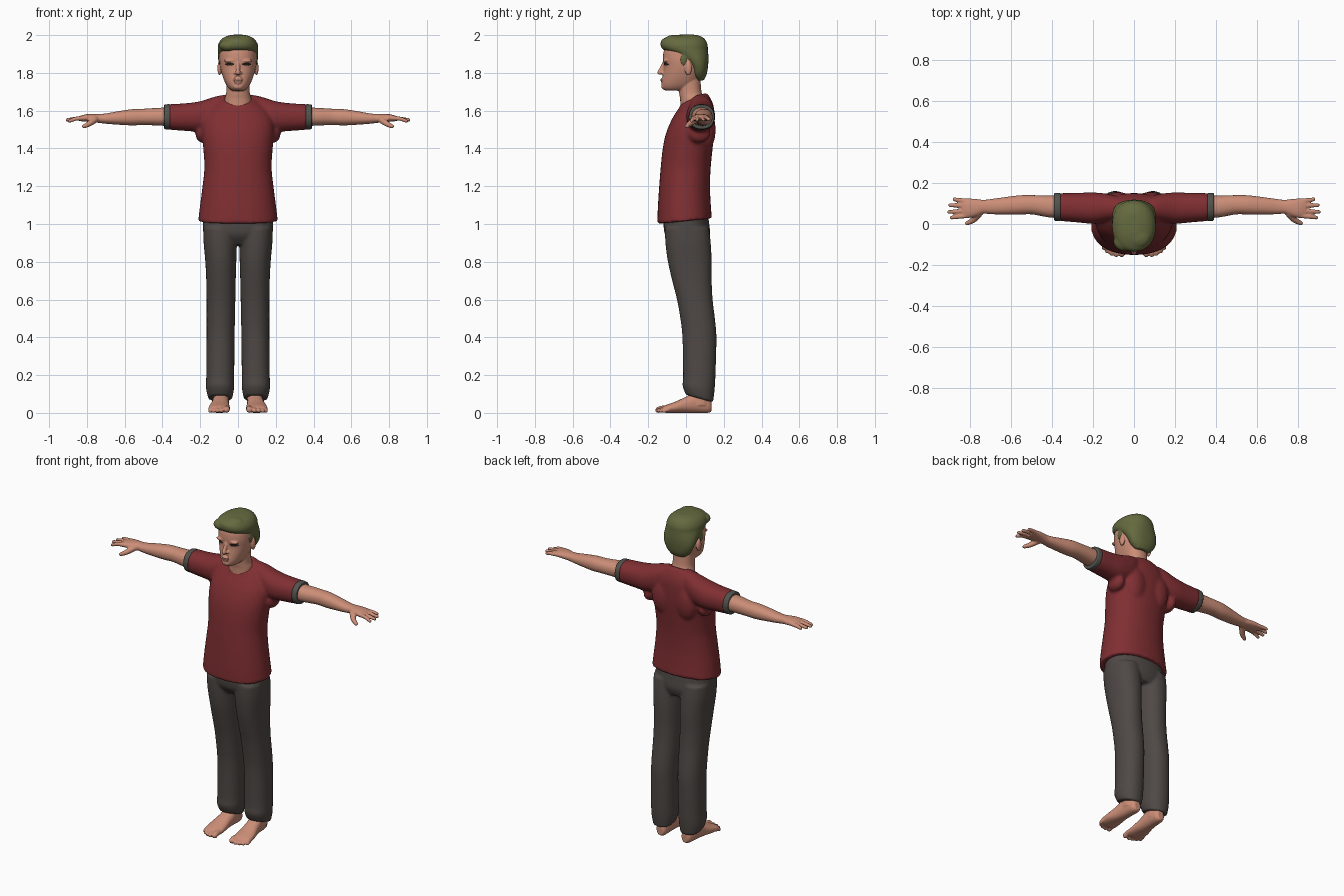
import bpy, bmesh, math
from mathutils import Vector, Matrix


def material(name, rgb):
    m = bpy.data.materials.new(name)
    m.diffuse_color = (*rgb, 1)
    return m


SKIN = material("skin", (0.60, 0.27, 0.185))
SHIRT = material("red cloth", (0.215, 0.028, 0.032))
TROUSER = material("grey brown cloth", (0.078, 0.066, 0.060))
CUFF = material("grey trim", (0.085, 0.085, 0.075))
HAIR = material("olive hair", (0.130, 0.145, 0.050))
DARK = material("dark eye", (0.02, 0.014, 0.012))
BEARD = material("beard brown", (0.22, 0.10, 0.07))
SIDES = (1, -1)


# ---- cross-section helpers: each ring is (centre, half-axis u, half-axis v)
def ring_z(z, y0, y1, rx, tilt=0, cx=0):
    ry = (y1 - y0) / 2
    return Vector((cx, (y0 + y1) / 2, z)), Vector((rx, 0, 0)), Vector((0, ry, ry * tilt))


def ring_x(x, y, z, ry, rz):
    return Vector((x, y, z)), Vector((0, ry, 0)), Vector((0, 0, rz))


def ring_y(y, x, z, rx, rz):
    return Vector((x, y, z)), Vector((rx, 0, 0)), Vector((0, 0, rz))


def spline(a, b, c, d, t):
    return 0.5 * (2 * b + (c - a) * t + (2 * a - 5 * b + 4 * c - d) * t * t
                  + (3 * b - a - 3 * c + d) * t ** 3)


def loft(bm, rings, power=2.2, steps=5, sides=36):
    """Closed skin over smoothly interpolated superellipse rings."""
    n, dense = len(rings), []
    for i in range(n - 1):
        q = [rings[max(0, min(n - 1, i + k))] for k in (-1, 0, 1, 2)]
        for s in range(steps):
            dense.append([spline(q[0][k], q[1][k], q[2][k], q[3][k], s / steps) for k in range(3)])
    dense.append(rings[-1])
    loops = []
    for c, u, v in dense:
        loop = []
        for j in range(sides):
            a = 2 * math.pi * j / sides
            ca, sa = math.cos(a), math.sin(a)
            p = c + u * math.copysign(abs(ca) ** (2 / power), ca) \
                  + v * math.copysign(abs(sa) ** (2 / power), sa)
            loop.append(bm.verts.new(p))
        loops.append(loop)
    for a, b in zip(loops, loops[1:]):
        for j in range(sides):
            k = (j + 1) % sides
            bm.faces.new((a[j], a[k], b[k], b[j]))
    bm.faces.new(loops[0])
    bm.faces.new(loops[-1])


def ball(bm, pos, radii):
    bmesh.ops.create_uvsphere(bm, u_segments=20, v_segments=14, radius=1,
                              matrix=Matrix.Translation(pos) @ Matrix.Diagonal((*radii, 1)))


def tube(bm, pts, r0, r1):
    """Round finger-like limb ending in a ball."""
    pts = [Vector(p) for p in pts]
    rings = []
    for i, p in enumerate(pts):
        d = (pts[min(i + 1, len(pts) - 1)] - pts[max(i - 1, 0)]).normalized()
        u = d.cross(Vector((0, 0, 1))).normalized()
        r = r0 + (r1 - r0) * i / (len(pts) - 1)
        rings.append((p, u * r, d.cross(u) * r))
    loft(bm, rings, 2, 4, 16)
    ball(bm, pts[-1], (r1, r1, r1))


def fuse(name, bm, mats, voxel, smooth=4, side=1):
    """Mirror if asked, weld overlapping solids into one smooth skin."""
    bmesh.ops.scale(bm, vec=(side, 1, 1), verts=bm.verts)
    bmesh.ops.recalc_face_normals(bm, faces=bm.faces)
    me = bpy.data.meshes.new(name)
    bm.to_mesh(me)
    bm.free()
    ob = bpy.data.objects.new(name, me)
    bpy.context.collection.objects.link(ob)
    rm = ob.modifiers.new("weld", 'REMESH')
    rm.mode, rm.voxel_size = 'VOXEL', voxel
    sm = ob.modifiers.new("soften", 'SMOOTH')
    sm.factor, sm.iterations = 0.5, smooth
    dg = bpy.context.evaluated_depsgraph_get()
    done = bpy.data.meshes.new_from_object(ob.evaluated_get(dg))
    ob.modifiers.clear()
    ob.data = done
    done.materials.clear()
    for m in mats:
        done.materials.append(m)
    for p in done.polygons:
        p.use_smooth, p.material_index = True, 0
    return ob


# ---- shirt: torso plus both sleeves
bm = bmesh.new()
loft(bm, [ring_z(*r) for r in (
    (1.015, -.152, .137, .211, .1), (1.10, -.149, .131, .201, .06), (1.2, -.142, .127, .188),
    (1.3, -.134, .131, .178), (1.4, -.123, .141, .184), (1.48, -.106, .149, .191),
    (1.55, -.077, .151, .186), (1.61, -.05, .146, .152, .15),
    (1.648, -.035, .122, .112, .4), (1.664, -.03, .102, .083, .46))])
for s in SIDES:
    loft(bm, [ring_x(s * x, *r) for x, *r in (
        (.055, .075, 1.625, .05, .062), (.12, .08, 1.592, .066, .083), (.2, .078, 1.57, .076, .08),
        (.28, .08, 1.566, .072, .073), (.365, .083, 1.567, .068, .068))])
    ball(bm, (s * .19, .07, 1.48), (.035, .06, .05))
    ball(bm, (s * .08, .11, 1.50), (.07, .047, .11))
fuse("shirt", bm, [SHIRT], 0.009, 5)

# ---- trousers: pelvis plus both legs
bm = bmesh.new()
loft(bm, [ring_z(*r) for r in (
    (.89, -.07, .11, .12), (.94, -.110, .128, .178), (1.0, -.119, .123, .185), (1.04, -.115, .118, .184))])
for s in SIDES:
    loft(bm, [ring_z(z, y0, y1, rx, t, s * cx) for z, cx, y0, y1, rx, t in (
        (.98, .094, -.112, .121, .09, 0), (.9, .094, -.109, .131, .088, 0), (.8, .091, -.096, .136, .082, 0),
        (.7, .090, -.073, .136, .078, 0), (.6, .090, -.048, .141, .076, 0), (.5, .091, -.03, .153, .075, 0),
        (.4, .092, -.019, .161, .074, 0), (.2, .094, -.015, .156, .074, 0),
        (.13, .095, -.018, .151, .074, -.15), (.076, .094, .0, .143, .063, -.28))])
fuse("trousers", bm, [TROUSER], 0.008, 4)

# ---- head with neck, nose, brows, lips and ears
bm = bmesh.new()
loft(bm, [ring_z(*r) for r in (
    (1.706, -.108, .0, .03), (1.717, -.124, .03, .047), (1.74, -.129, .06, .064), (1.78, -.124, .08, .081),
    (1.83, -.118, .095, .094), (1.88, -.122, .1, .098), (1.93, -.112, .1, .092), (1.97, -.07, .08, .06))])
loft(bm, [ring_z(*r) for r in (
    (1.60, -.03, .1, .075), (1.66, -.031, .096, .071), (1.70, -.037, .082, .062), (1.79, -.04, .075, .062))])
tube(bm, [(0, -.116, 1.855), (0, -.128, 1.825), (0, -.139, 1.802)], .009, .013)
ball(bm, (0, -.123, 1.766), (.027, .013, .006))
ball(bm, (0, -.122, 1.757), (.024, .013, .006))
ball(bm, (0, -.117, 1.728), (.026, .014, .016))
for s in SIDES:
    ball(bm, (s * .013, -.122, 1.80), (.010, .012, .008))
    ball(bm, (s * .042, -.106, 1.864), (.032, .016, .010))
    ball(bm, (s * .098, .012, 1.824), (.011, .019, .037))
head = fuse("head", bm, [SKIN, DARK, BEARD], 0.004, 3)
for p in head.data.polygons:      # painted eyes and goatee
    x, y, z = p.center
    if y > -.06:
        continue
    goatee = (x / .025) ** 2 + ((z - 1.763) / .027) ** 2
    if ((abs(x) - .045) / .025) ** 2 + ((z - 1.846) / .008) ** 2 < 1:
        p.material_index = 1
    elif .5 < goatee < 1 or (abs(z - 1.762) < .003 and abs(x) < .024):
        p.material_index = 2

# ---- hair cap with a swept fringe
bm = bmesh.new()
loft(bm, [ring_z(*r) for r in (
    (1.76, .055, .094, .045), (1.79, .03, .109, .076), (1.83, .018, .116, .096), (1.87, -.022, .119, .105),
    (1.90, -.072, .118, .107), (1.925, -.122, .116, .107), (1.95, -.135, .114, .105),
    (1.976, -.127, .102, .09), (1.993, -.092, .08, .064), (2.002, -.05, .05, .03))])
ball(bm, (-.045, -.085, 1.945), (.056, .048, .033))
ball(bm, (.02, -.06, 1.975), (.06, .055, .026))
for s in SIDES:                   # sideburns
    ball(bm, (s * .092, -.012, 1.87), (.011, .02, .035))
fuse("hair", bm, [HAIR], 0.006, 3)

# ---- arms with hands, sleeve trims and feet, one per side
for s, tag in zip(SIDES, ("left", "right")):
    bm = bmesh.new()
    loft(bm, [ring_x(*r) for r in (
        (.36, .083, 1.568, .055, .05), (.42, .086, 1.568, .053, .047), (.5, .094, 1.567, .047, .043),
        (.56, .093, 1.565, .047, .043), (.64, .088, 1.561, .042, .035), (.70, .085, 1.558, .037, .027),
        (.735, .084, 1.559, .034, .024), (.77, .08, 1.561, .042, .022), (.81, .077, 1.561, .048, .019),
        (.84, .077, 1.558, .044, .013))])
    for y0, x1, y1, z1 in ((.041, .892, .031, 1.545), (.065, .904, .059, 1.551),
                           (.090, .899, .092, 1.552), (.112, .878, .121, 1.554)):
        tube(bm, [(.815, y0, 1.56), (.855, (y0 + y1) / 2, 1.558), (x1, y1, z1)], .0125, .0095)
    tube(bm, [(.755, .055, 1.555), (.785, .02, 1.532), (.815, .004, 1.517)], .019, .011)
    fuse(tag + "_arm", bm, [SKIN], 0.005, 3, s)

    bm = bmesh.new()
    loft(bm, [ring_x(*r) for r in (
        (.358, .083, 1.567, .069, .068), (.375, .083, 1.567, .069, .067), (.391, .083, 1.567, .067, .065))])
    fuse(tag + "_sleeve_trim", bm, [CUFF], 0.005, 2, s)

    bm = bmesh.new()
    loft(bm, [ring_y(*r) for r in (
        (.135, .086, .034, .02, .026), (.115, .087, .042, .034, .042), (.05, .09, .054, .042, .054),
        (0, .094, .043, .046, .043), (-.05, .098, .031, .054, .031), (-.1, .099, .022, .057, .022),
        (-.122, .098, .018, .05, .016))])
    loft(bm, [ring_z(z, .025, .125, .043, 0, .09) for z in (.04, .10, .16)])
    for x0, x1, y, r in ((.062, .060, -.145, .0165), (.086, .087, -.150, .012), (.106, .110, -.144, .0115),
                         (.124, .130, -.133, .011), (.140, .147, -.117, .0105)):
        tube(bm, [(x0, -.08, .022), (x1, y + .02, r + .006), (x1, y, r)], r, r)
    fuse(tag + "_foot", bm, [SKIN], 0.005, 2, s)
